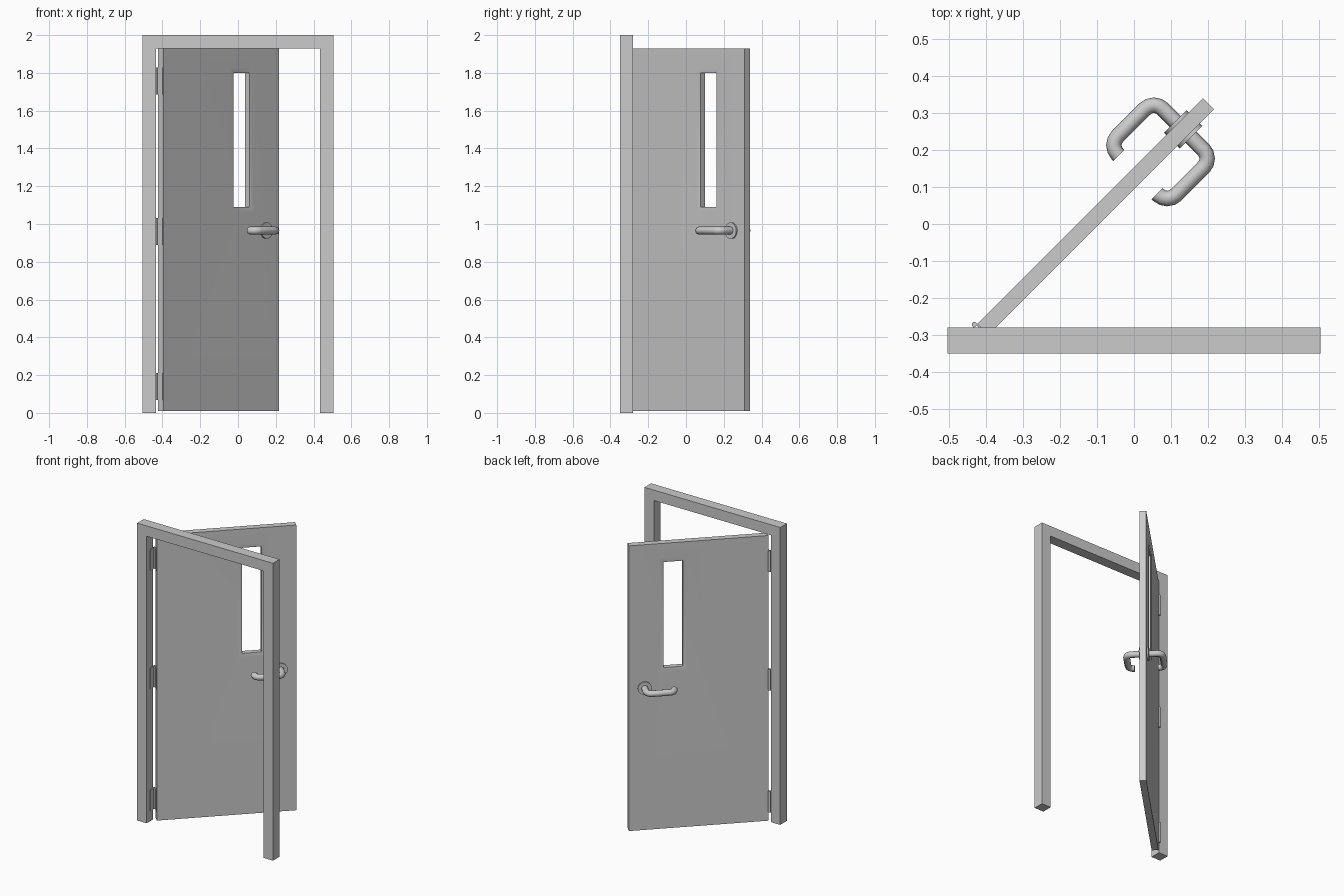
import bpy, bmesh
from math import radians, sin, cos, pi
from mathutils import Matrix, Vector

if "Cube" in bpy.data.objects:
    bpy.data.objects.remove(bpy.data.objects["Cube"])

# Door space: u (x) along the leaf from the hinge pin, v (y) across its thickness
HINGE = Vector((-0.432, -0.272, 0))
DOOR = Matrix.Translation(HINGE) @ Matrix.Rotation(radians(45), 4, 'Z')
V_FRONT, V_BACK = -0.047, -0.005
V_MID = (V_FRONT + V_BACK) / 2


def finish(name, bm, matrix=Matrix(), smooth=None):
    bmesh.ops.recalc_face_normals(bm, faces=bm.faces)
    me = bpy.data.meshes.new(name)
    bm.to_mesh(me)
    bm.free()
    ob = bpy.data.objects.new(name, me)
    bpy.context.collection.objects.link(ob)
    me.transform(matrix)
    if smooth:
        smooth_by_angle(ob, smooth)
    return ob


def smooth_by_angle(ob, angle):
    bpy.ops.object.select_all(action='DESELECT')
    ob.select_set(True)
    bpy.context.view_layer.objects.active = ob
    bpy.ops.object.shade_smooth_by_angle(angle=radians(angle))


def box(name, lo, hi, matrix=Matrix()):
    lo, hi = Vector(lo), Vector(hi)
    bm = bmesh.new()
    bmesh.ops.create_cube(bm, size=1, matrix=Matrix.Translation((lo + hi) / 2)
                          @ Matrix.Diagonal((*(hi - lo), 1)))
    return finish(name, bm, matrix)


def cylinder(name, r, depth, place, sides=24, matrix=Matrix()):
    bm = bmesh.new()
    bmesh.ops.create_cone(bm, cap_ends=True, segments=sides, radius1=r, radius2=r,
                          depth=depth, matrix=place)
    return finish(name, bm, matrix, 40)


# Door frame: upside-down U profile, extruded in depth
bm = bmesh.new()
w, t = 0.505, 0.07
outline = [(-w, 0), (-w, 2), (w, 2), (w, 0), (w - t, 0), (w - t, 2 - t), (t - w, 2 - t), (t - w, 0)]
face = bm.faces.new([bm.verts.new((x, -0.35, z)) for x, z in outline])
ext = bmesh.ops.extrude_face_region(bm, geom=[face])
bmesh.ops.translate(bm, vec=(0, t, 0), verts=[v for v in ext['geom'] if isinstance(v, bmesh.types.BMVert)])
finish("door_frame", bm)

# Door leaf: rectangular loops bridged from the edge to a softly dished window opening
bm = bmesh.new()
u0, u1, z0, z1 = 0.535, 0.655, 1.09, 1.80


def loop(v, a, b, c, d):
    return [bm.verts.new(p) for p in ((a, v, c), (b, v, c), (b, v, d), (a, v, d))]


def dish(v, off):
    return loop(v, u0 - off, u1 + off, z0 - off, z1 + off)


rings = [loop(V_FRONT, 0.007, 0.870, 0.01, 1.928)]
steps = [(0.026, 0.0), (0.010, 0.001), (0.0, 0.004)]
rings += [dish(V_FRONT + d, o) for o, d in steps]
rings += [dish(V_BACK - d, o) for o, d in reversed(steps)]
rings.append(loop(V_BACK, 0.007, 0.870, 0.01, 1.928))
for i, a in enumerate(rings):
    b = rings[(i + 1) % len(rings)]
    for k in range(4):
        j = (k + 1) % 4
        bm.faces.new((a[k], a[j], b[j], b[k]))
finish("door_leaf", bm, DOOR, 40)

# Hinges: knuckle plus one leaf on the frame and one on the door
for n, z in enumerate((0.14, 0.96, 1.757)):
    lo, hi = z - 0.071, z + 0.071
    cylinder(f"hinge_knuckle_{n}", 0.007, 0.142, Matrix.Translation((HINGE.x, HINGE.y, z)), 12)
    box(f"hinge_frame_plate_{n}", (-0.436, -0.312, lo), (-0.432, -0.272, hi))
    box(f"hinge_door_plate_{n}", (0.003, -0.042, lo), (0.008, -0.003, hi), DOOR)


def rounded_path(points, r, steps=4):
    """Replace the right-angle corners of a path with arcs."""
    pts = [Vector(p) for p in points]
    out = [pts[0]]
    for a, p, b in zip(pts, pts[1:], pts[2:]):
        da, db = (a - p).normalized(), (b - p).normalized()
        for i in range(steps + 1):
            q = pi / 2 * i / steps
            out.append(p + da * r * (1 - sin(q)) + db * r * (1 - cos(q)))
    return out + [pts[-1]]


# Lever handles and round roses on both sides of the door
U_H, Z_H = 0.773, 0.965
for side, s in (("front", -1), ("back", 1)):
    path = rounded_path([(U_H, V_MID, Z_H), (U_H, V_MID + s * 0.112, Z_H),
                         (0.600, V_MID + s * 0.112, Z_H), (0.600, V_MID + s * 0.073, Z_H)], 0.034)
    cu = bpy.data.curves.new(f"lever_{side}", 'CURVE')
    cu.dimensions = '3D'
    cu.bevel_depth = 0.021
    cu.bevel_resolution = 2
    cu.use_fill_caps = True
    sp = cu.splines.new('POLY')
    sp.points.add(len(path) - 1)
    for pt, co in zip(sp.points, path):
        pt.co = (*(DOOR @ co), 1)
    lever = bpy.data.objects.new(f"lever_{side}", cu)
    bpy.context.collection.objects.link(lever)
    bpy.ops.object.select_all(action='DESELECT')
    lever.select_set(True)
    bpy.context.view_layer.objects.active = lever
    bpy.ops.object.convert(target='MESH')
    smooth_by_angle(bpy.context.object, 50)

    place = Matrix.Translation((U_H, V_MID + s * 0.0245, Z_H)) @ Matrix.Rotation(pi / 2, 4, 'X')
    cylinder(f"handle_rose_{side}", 0.043, 0.011, place, 24, DOOR)
